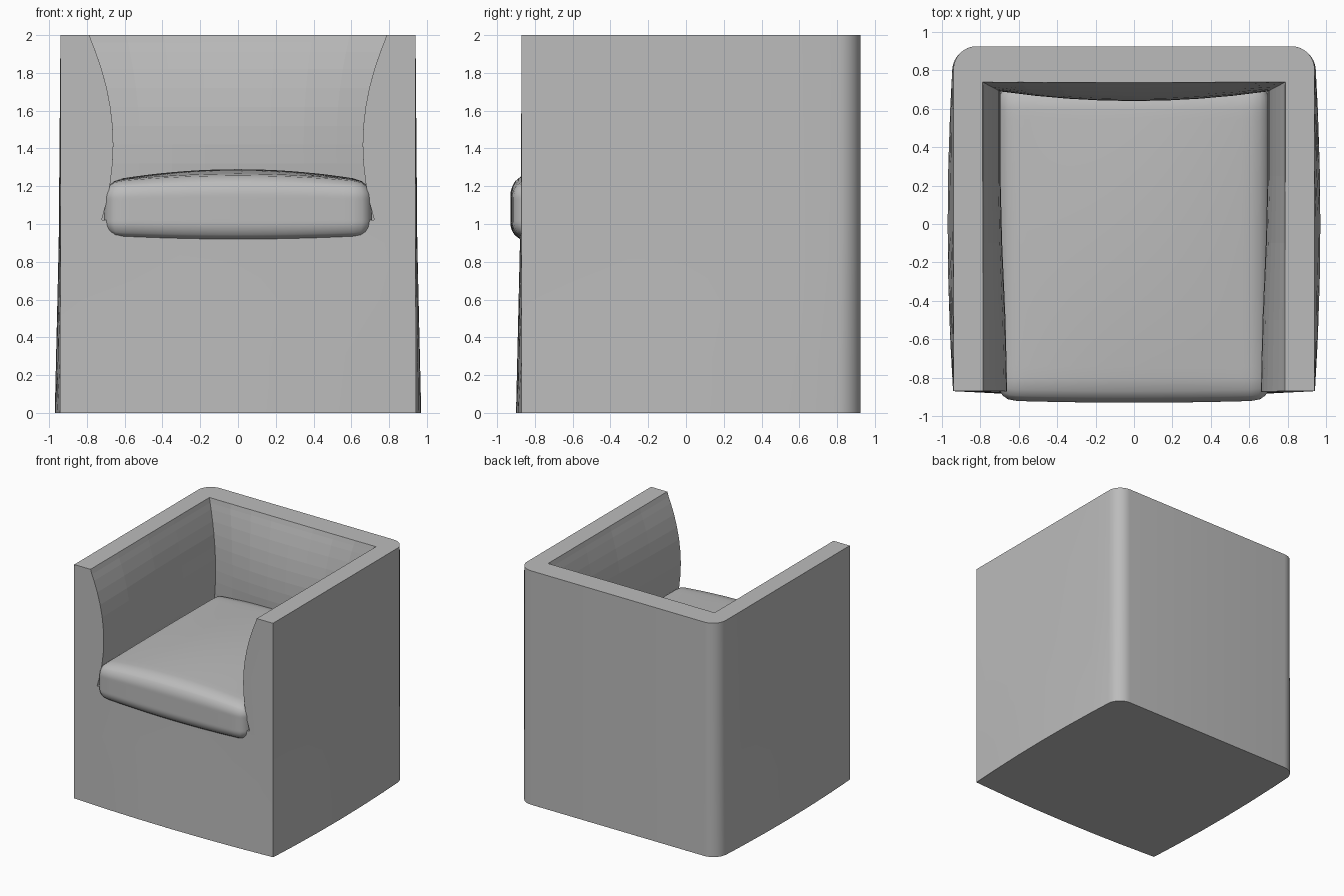
import bpy, bmesh, math
from mathutils import Vector

if "Cube" in bpy.data.objects:
    bpy.data.objects.remove(bpy.data.objects["Cube"], do_unlink=True)

fabric = bpy.data.materials.new("grey fabric")
GREY = (0.5, 0.5, 0.5, 1)
fabric.diffuse_color = GREY
fabric.use_nodes = True
fabric.node_tree.nodes["Principled BSDF"].inputs["Base Color"].default_value = GREY


def make_object(name, bm):
    bmesh.ops.recalc_face_normals(bm, faces=bm.faces)
    mesh = bpy.data.meshes.new(name)
    bm.to_mesh(mesh)
    bm.free()
    obj = bpy.data.objects.new(name, mesh)
    bpy.context.collection.objects.link(obj)
    mesh.materials.append(fabric)
    return obj


def smooth(obj, degrees):
    bpy.ops.object.select_all(action="DESELECT")
    obj.select_set(True)
    bpy.context.view_layer.objects.active = obj
    bpy.ops.object.shade_smooth_by_angle(angle=math.radians(degrees))


def loft(name, outline, levels, shape):
    """Stack copies of an outline, each reshaped for its height."""
    bm = bmesh.new()
    rings = [[bm.verts.new(shape(x, y, z)) for x, y in outline] for z in levels]
    count = len(outline)
    for low, high in zip(rings, rings[1:]):
        for i in range(count):
            j = (i + 1) % count
            bm.faces.new((low[i], low[j], high[j], high[i]))
    bm.faces.new(rings[0][::-1])
    bm.faces.new(rings[-1])
    return make_object(name, bm)


# Outer shell: square front corners, rounded back corners
W, FRONT, BACK, R = 0.94, -0.87, 0.925, 0.12
half = [(0.31, FRONT), (0.57, FRONT), (W, FRONT)]
half += [(W, y) for y in (-0.6, -0.3, 0, 0.3, 0.6)]
for i in range(9):
    a = math.pi / 2 * i / 8
    half.append((W - R + R * math.cos(a), BACK - R + R * math.sin(a)))
outline = [(0, FRONT)] + half + [(-x, y) for x, y in reversed(half)]


def shell_shape(x, y, z):
    swell = 0.03 * max(0, 1 - z / 1.3)
    side = x / W * swell * (1 - (y / 0.9) ** 2)
    front = swell * (1 - (x / W) ** 2) if y == FRONT else 0
    return (x + side, y - front, z)


body = loft("chair_body", outline, [0, 0.3, 0.6, 0.9, 2], shell_shape)

# Seat opening with padded inner walls, thickest part way up
half = [(1, y) for y in (-1.2, -0.87, -0.5, -0.1, 0.25, 0.5)]
half += [(x, 1) for x in (1, 0.75, 0.5, 0.25)]
opening = half + [(0, 1)] + [(-x, y) for x, y in reversed(half)]


def opening_shape(x, y, z):
    pad = max(0, 1 - (abs(z - 1.42) / 0.58) ** 2) if z < 2 else -0.1
    depth = 0.74 - pad * (0.10 - 0.05 * x * x) if y == 1 else y
    arm = 0.79 - pad * (0.13 - 0.035 * min(1, max(0, (depth + 0.7) / 0.8)))
    return (x * arm, depth, z)


heights = [1.02, 1.12, 1.22, 1.32, 1.42, 1.52, 1.62, 1.72, 1.82, 1.91, 1.96, 2.05]
cutter = loft("seat_opening_cutter", opening, heights, opening_shape)
cutter.hide_render = True
cutter.hide_viewport = True

cut = body.modifiers.new("opening", "BOOLEAN")
cut.operation = "DIFFERENCE"
cut.solver = "EXACT"
cut.object = cutter
bevel = body.modifiers.new("soft_edges", "BEVEL")
bevel.width = 0.022
bevel.segments = 3
bevel.limit_method = "ANGLE"
bevel.angle_limit = math.radians(40)
bevel.harden_normals = True
smooth(body, 40)

# Seat cushion: rounded box with a crowned top and softly sagging underside
bm = bmesh.new()
bmesh.ops.create_cube(bm, size=2)
bmesh.ops.subdivide_edges(bm, edges=bm.edges, cuts=27, use_grid_fill=True)
size = Vector((0.71, 0.82, 0.15))
radius = 0.09
core = size - Vector((radius, radius, radius))
for v in bm.verts:
    p = Vector(v.co[i] * size[i] for i in range(3))
    inner = Vector(max(-core[i], min(core[i], p[i])) for i in range(3))
    p = inner + (p - inner).normalized() * radius
    crown = (1 - (p.x / size.x) ** 2) * (1 - 0.5 * (p.y / size.y) ** 2)
    p.z += crown * (0.065 if p.z > 0 else -0.03) * abs(p.z) / size.z
    p.y -= 0.012 * (1 - (p.x / size.x) ** 2) * (p.y < -core.y)
    v.co = p + Vector((0, -0.098, 1.075))
cushion = make_object("seat_cushion", bm)
smooth(cushion, 60)
